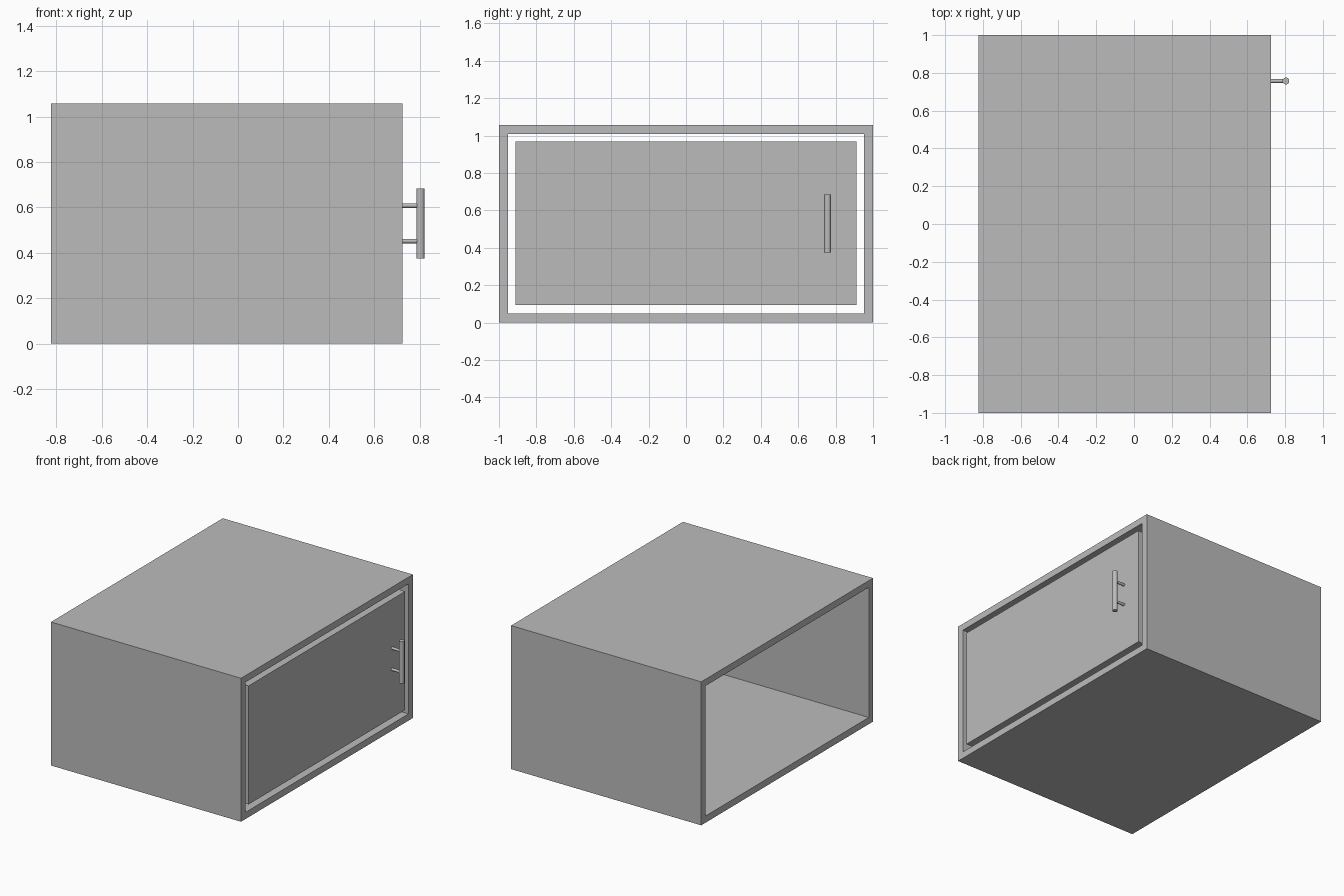
import bpy
import bmesh
from mathutils import Matrix, Vector

default = bpy.data.objects.get("Cube")
if default:
    bpy.data.objects.remove(default, do_unlink=True)

GREY = (0.5, 0.5, 0.5, 1.0)
grey = bpy.data.materials.new("plain grey")
grey.use_nodes = True
grey.diffuse_color = GREY
grey.node_tree.nodes["Principled BSDF"].inputs["Base Color"].default_value = GREY

BACK, FACE = -0.824, 0.725      # open end and door end of the cabinet
HEIGHT, WALL = 1.057, 0.07
HANDLE_Y = 0.757


def add_object(name, bm):
    bmesh.ops.recalc_face_normals(bm, faces=bm.faces)
    mesh = bpy.data.meshes.new(name)
    bm.to_mesh(mesh)
    bm.free()
    mesh.materials.append(grey)
    obj = bpy.data.objects.new(name, mesh)
    bpy.context.collection.objects.link(obj)
    return obj


def box(low, high):
    low, high = Vector(low), Vector(high)
    bm = bmesh.new()
    bmesh.ops.create_cube(bm, size=1)
    bmesh.ops.scale(bm, vec=high - low, verts=bm.verts)
    bmesh.ops.translate(bm, vec=(low + high) / 2, verts=bm.verts)
    return bm


def rod(name, start, end, radius):
    start, end = Vector(start), Vector(end)
    axis = end - start
    bm = bmesh.new()
    turn = axis.to_track_quat("Z", "Y").to_matrix().to_4x4()
    bmesh.ops.create_cone(bm, cap_ends=True, segments=32, radius1=radius,
                          radius2=radius, depth=axis.length,
                          matrix=Matrix.Translation((start + end) / 2) @ turn)
    for face in bm.faces:
        face.smooth = len(face.verts) == 4
    for edge in bm.edges:
        edge.smooth = all(face.smooth for face in edge.link_faces)
    return add_object(name, bm)


# Cabinet shell: a box hollowed right through along x
bm = box((BACK, -1, 0), (FACE, 1, HEIGHT))
bm.normal_update()
ends = [f for f in bm.faces if abs(f.normal.x) > 0.9]
bmesh.ops.inset_individual(bm, faces=ends, thickness=WALL)
rims = [e for f in ends for e in f.edges]
bmesh.ops.delete(bm, geom=ends, context="FACES_ONLY")
bmesh.ops.bridge_loops(bm, edges=rims)
add_object("cabinet_shell", bm)

# Door set flush in the opening with a narrow gap all round
add_object("door", box((FACE - WALL, -0.912, 0.094), (FACE, 0.911, 0.967)))

# Bar handle on two posts
rod("handle_bar", (0.804, HANDLE_Y, 0.375), (0.804, HANDLE_Y, 0.684), 0.018)
for name, z in (("lower_handle_post", 0.452), ("upper_handle_post", 0.608)):
    rod(name, (FACE - 0.005, HANDLE_Y, z), (0.804, HANDLE_Y, z), 0.01)
